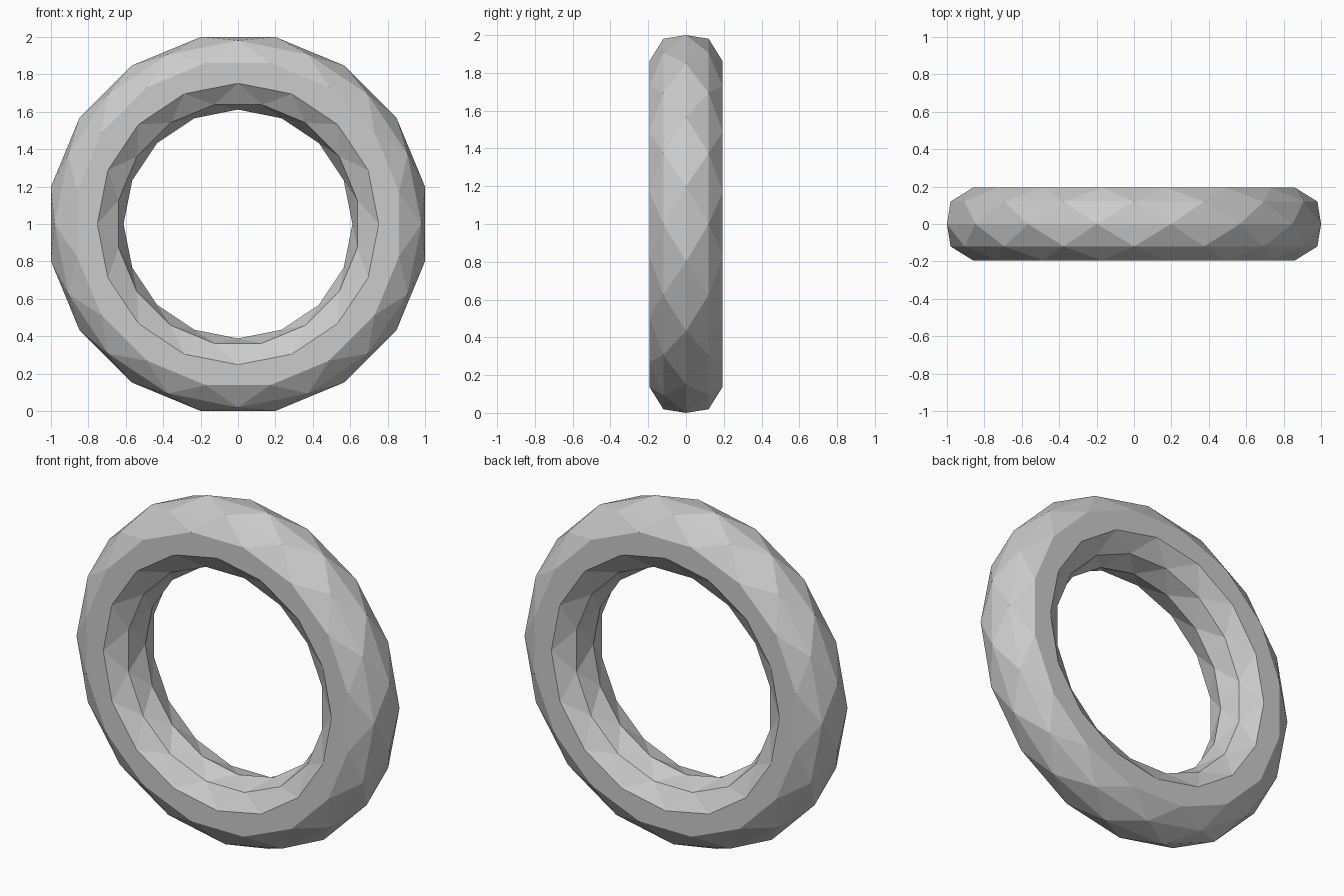
import bpy, bmesh, math

if "Cube" in bpy.data.objects:
    bpy.data.objects.remove(bpy.data.objects["Cube"])

SEGMENTS, SIDES = 16, 10
SCALE = 1 / (1.25 * math.cos(math.pi / SEGMENTS))
MAJOR, MINOR = SCALE, 0.25 * SCALE

bm = bmesh.new()

# Rings around the tube, every other one turned by half a step
rings = []
for j in range(SIDES):
    tube = math.tau * j / SIDES
    radius = MAJOR + MINOR * math.cos(tube)
    offset = 0.5 if j % 2 == 0 else 0.0
    ring = []
    for i in range(SEGMENTS):
        a = math.tau * (i + offset) / SEGMENTS
        ring.append(bm.verts.new((radius * math.cos(a), MINOR * math.sin(tube),
                                  1 + radius * math.sin(a))))
    rings.append(ring)

# Triangle strips between each turned ring and both of its neighbours
for j in range(0, SIDES, 2):
    turned = rings[j]
    for straight in (rings[j - 1], rings[j + 1]):
        for i in range(SEGMENTS):
            k = (i + 1) % SEGMENTS
            bm.faces.new((turned[i], straight[i], straight[k]))
            bm.faces.new((turned[i], straight[k], turned[k]))

bmesh.ops.recalc_face_normals(bm, faces=bm.faces[:])
mesh = bpy.data.meshes.new("faceted_ring")
bm.to_mesh(mesh)
bm.free()
bpy.context.collection.objects.link(bpy.data.objects.new("faceted_ring", mesh))
